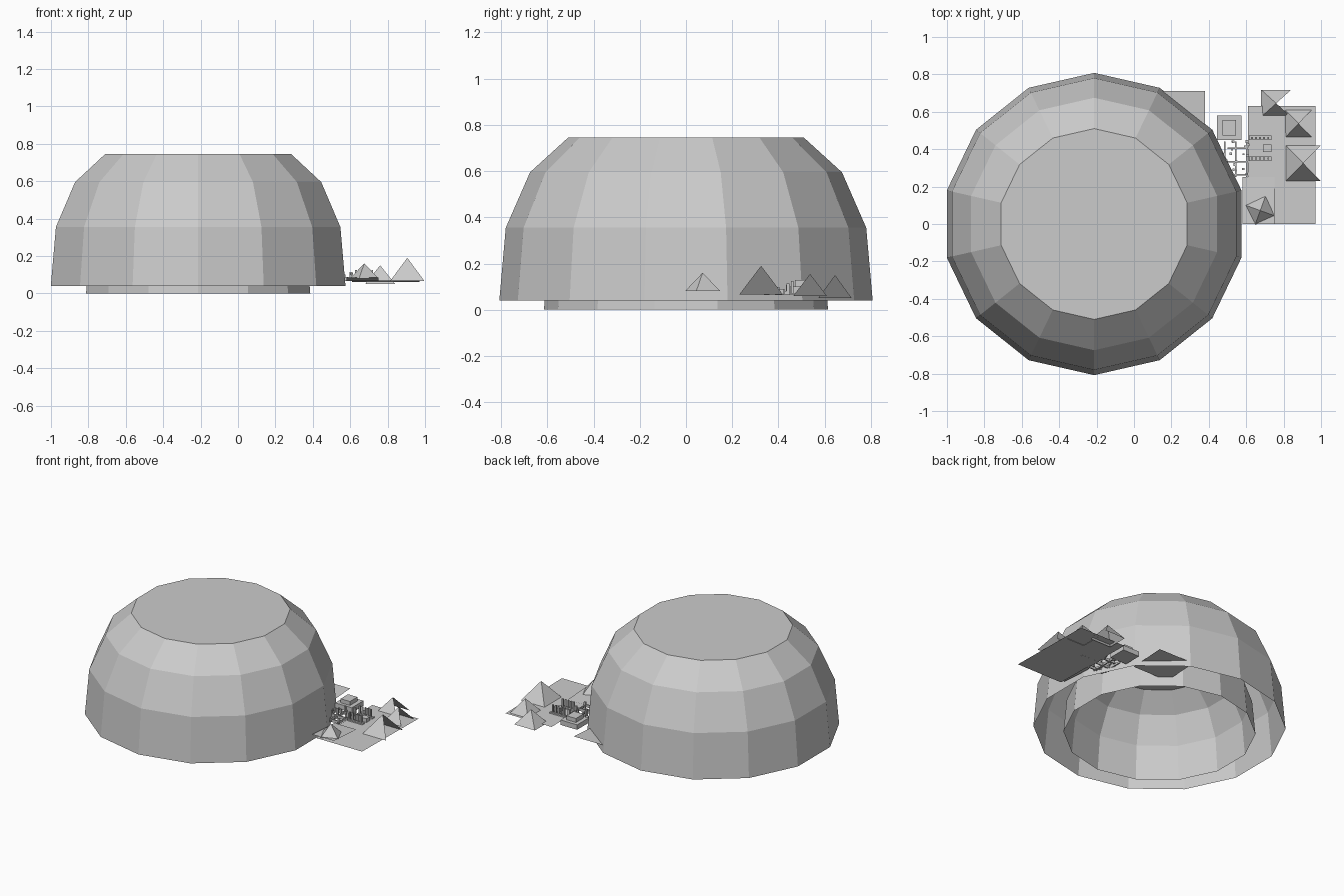
import bpy, bmesh, math, random
from mathutils import Matrix

random.seed(4)
cube = bpy.data.objects.get("Cube")
if cube:
    bpy.data.objects.remove(cube, do_unlink=True)

grey = bpy.data.materials.new("plain_grey")
grey.use_nodes = True
COLOUR = (0.6, 0.6, 0.6, 1)
grey.diffuse_color = COLOUR
grey.node_tree.nodes["Principled BSDF"].inputs["Base Color"].default_value = COLOUR

SIDES = 14
CENTRE_X = -0.213


def finish(bm, name):
    mesh = bpy.data.meshes.new(name)
    bm.to_mesh(mesh)
    bm.free()
    mesh.materials.append(grey)
    obj = bpy.data.objects.new(name, mesh)
    bpy.context.collection.objects.link(obj)
    return obj


def dome(name, scale, base):
    """Faceted dome, open below, with a flat cap."""
    bm = bmesh.new()
    rings = []
    for r, z in ((0.808, 0), (0.78, 0.315), (0.675, 0.555), (0.51, 0.705)):
        ring = []
        for i in range(SIDES):
            a = math.pi / 2 + math.tau * i / SIDES
            ring.append(bm.verts.new((CENTRE_X + scale * r * math.cos(a),
                                      scale * r * math.sin(a), base + scale * z)))
        rings.append(ring)
    for low, high in zip(rings, rings[1:]):
        for i in range(SIDES):
            j = (i + 1) % SIDES
            bm.faces.new((low[i], low[j], high[j], high[i]))
    bm.faces.new(rings[-1])
    return finish(bm, name)


def sheet(name, x0, x1, y0, y1, z_front, z_back):
    """Thin ground sheet, optionally sloping from front to back."""
    bm = bmesh.new()
    corners = [(x0, y0, z_front), (x1, y0, z_front), (x1, y1, z_back), (x0, y1, z_back)]
    bm.faces.new([bm.verts.new(c) for c in corners])
    return finish(bm, name)


def tent(name, x, y, w, d, z0, z1, turn=0, open_side=True):
    """Four-sided tent; an open one has no wall on its +x side."""
    bm = bmesh.new()
    base = [bm.verts.new((sx * w / 2, sy * d / 2, z0))
            for sx, sy in ((1, -1), (1, 1), (-1, 1), (-1, -1))]
    tip = bm.verts.new((0, 0, z1))
    for i in range(1 if open_side else 0, 4):
        bm.faces.new((base[i], base[(i + 1) % 4], tip))
    bm.transform(Matrix.Translation((x, y, 0)) @ Matrix.Rotation(math.radians(turn), 4, "Z"))
    return finish(bm, name)


def add_box(bm, x0, x1, y0, y1, z0, z1):
    size = Matrix.Diagonal((x1 - x0, y1 - y0, z1 - z0, 1))
    place = Matrix.Translation(((x0 + x1) / 2, (y0 + y1) / 2, (z0 + z1) / 2))
    bmesh.ops.create_cube(bm, size=1, matrix=place @ size)


# Main dome and the smaller dome nested inside it
dome("outer_dome", 1, 0.04)
dome("inner_dome", 0.761, 0)

# Ground sheets
sheet("camp_ground", 0.61, 0.97, 0.0, 0.63, 0.068, 0.06)
sheet("front_ground", 0.58, 0.75, 0.0, 0.25, 0.085, 0.07)
sheet("back_ground", 0.1, 0.38, 0.45, 0.71, 0.07, 0.085)

# Tents
tent("back_tent", 0.76, 0.645, 0.16, 0.145, 0.05, 0.15)
tent("corner_tent", 0.88, 0.537, 0.14, 0.145, 0.06, 0.155)
tent("large_tent", 0.905, 0.325, 0.185, 0.19, 0.065, 0.19)
tent("front_tent", 0.675, 0.072, 0.115, 0.115, 0.08, 0.16, turn=25, open_side=False)

# Stepped hall
bm = bmesh.new()
add_box(bm, 0.445, 0.575, 0.45, 0.58, 0.065, 0.1)
add_box(bm, 0.472, 0.545, 0.472, 0.555, 0.1, 0.128)
finish(bm, "stepped_hall")

# Colonnade: two rows of posts on a low step
bm = bmesh.new()
for y in (0.35, 0.46):
    add_box(bm, 0.615, 0.735, y - 0.012, y + 0.012, 0.063, 0.072)
    for i in range(5):
        x = 0.63 + i * 0.022
        add_box(bm, x - 0.005, x + 0.005, y - 0.005, y + 0.005, 0.072, 0.125)
add_box(bm, 0.69, 0.735, 0.385, 0.425, 0.063, 0.09)
finish(bm, "colonnade")

# Broken walls and loose blocks beside the dome
bm = bmesh.new()
for y in (0.26, 0.33, 0.4):
    add_box(bm, 0.5, 0.61, y, y + 0.008, 0.066, 0.085)
for x in (0.48, 0.54, 0.6):
    add_box(bm, x, x + 0.008, 0.25, 0.44, 0.066, 0.08)
for i in range(26):
    x, y = random.uniform(0.47, 0.62), random.uniform(0.25, 0.45)
    s = random.uniform(0.004, 0.008)
    add_box(bm, x - s, x + s, y - s, y + s, 0.066, random.uniform(0.075, 0.115))
finish(bm, "ruined_walls")
